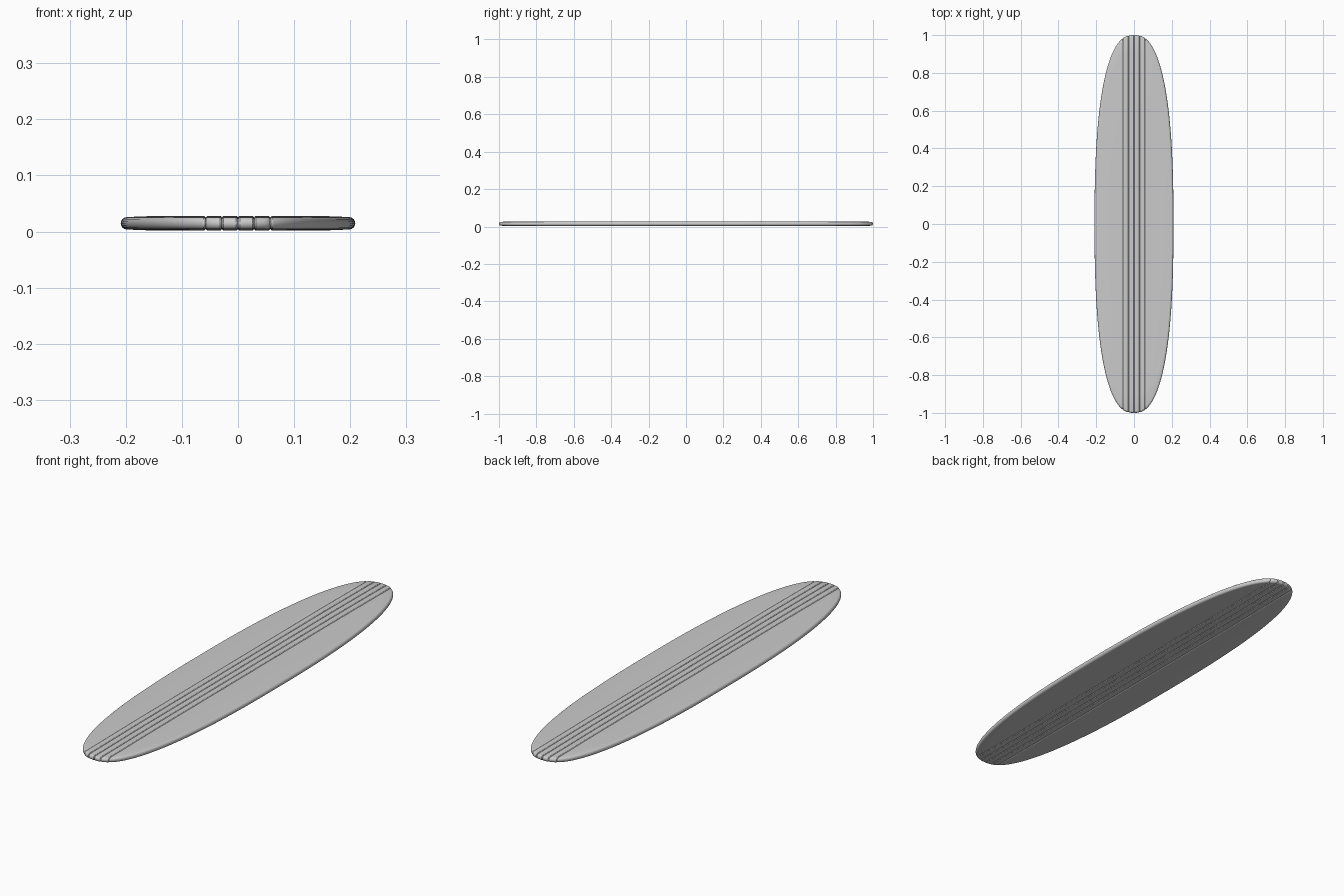
import bpy, bmesh, math

if "Cube" in bpy.data.objects:
    bpy.data.objects.remove(bpy.data.objects["Cube"])

A, B, P = 0.209, 1.0, 2.5        # half width, half length, outline roundness
ZC, H_MID, H_RIM = 0.0148, 0.0132, 0.0105
R = 0.010                        # rail rounding
LAYERS = 9
YN = 24                          # divisions along the deck


def thickness(x, y):
    d = min(1.0, (abs(x) / A) ** P + (abs(y) / B) ** P)
    return H_RIM + (H_MID - H_RIM) * min(1.0, (1 - d) * 1.6)


def section(bm, s, x0, x1, shrink):
    """Closed ring across the board at fraction s between x0 and x1 (x1=None: the rail)."""
    layers = []
    for k in range(LAYERS):
        phi = -math.pi / 2 + math.pi * k / (LAYERS - 1)
        inset = R * (1 - math.cos(phi)) + shrink
        a, b = A - R * (1 - math.cos(phi)), B - inset
        x = x0 + ((a if x1 is None else x1) - x0) * s
        y = b * max(0.0, 1 - min(1.0, x / a) ** P) ** (1 / P)
        layers.append((x, y, math.sin(phi)))

    def vert(x, y, f):
        return bm.verts.new((x, y, ZC + f * (thickness(x, y) - shrink)))
    ring = [vert(x, y, f) for x, y, f in layers]
    x, y, f = layers[-1]
    ring += [vert(x, y * (1 - 2 * i / YN), f) for i in range(1, YN)]
    ring += [vert(x, -y, f) for x, y, f in reversed(layers)]
    x, y, f = layers[0]
    ring += [vert(x, -y * (1 - 2 * i / YN), f) for i in range(1, YN)]
    return ring


def plank(name, x0, x1, sections, side):
    bm = bmesh.new()
    rings = [section(bm, s, x0, x1, c) for s, c in sections]
    n = len(rings[0])
    for r0, r1 in zip(rings, rings[1:]):
        for i in range(n):
            j = (i + 1) % n
            bm.faces.new((r0[i], r0[j], r1[j], r1[i]))
    bm.faces.new(rings[0])
    if x1 is not None:
        bm.faces.new(list(reversed(rings[-1])))
    for v in bm.verts:
        v.co.x *= side
    bmesh.ops.remove_doubles(bm, verts=bm.verts, dist=1e-6)
    bmesh.ops.recalc_face_normals(bm, faces=bm.faces)
    me = bpy.data.meshes.new(name)
    bm.to_mesh(me)
    bm.free()
    ob = bpy.data.objects.new(name, me)
    bpy.context.collection.objects.link(ob)
    bpy.context.view_layer.objects.active = ob
    ob.select_set(True)
    bpy.ops.object.shade_smooth_by_angle(angle=math.radians(30))
    ob.select_set(False)


# centre strips with softened edges, leaving narrow grooves between them
W = 0.0287
C = 0.003
strip = [(0, C), (0.04, C * 0.4), (0.11, 0), (0.37, 0), (0.63, 0),
         (0.89, 0), (0.96, C * 0.4), (1, C)]
# side panels, sections crowd towards the rail
panel = [(0, C), (0.01, C * 0.4), (0.025, 0)]
panel += [(math.sin(math.pi / 2 * i / 36), 0) for i in range(1, 37)]

for side, label in ((1, "right"), (-1, "left")):
    for i in range(2):
        plank(f"stringer_{label}_{i + 1}", i * W, (i + 1) * W, strip, side)
    plank(f"deck_panel_{label}", 2 * W, None, panel, side)
